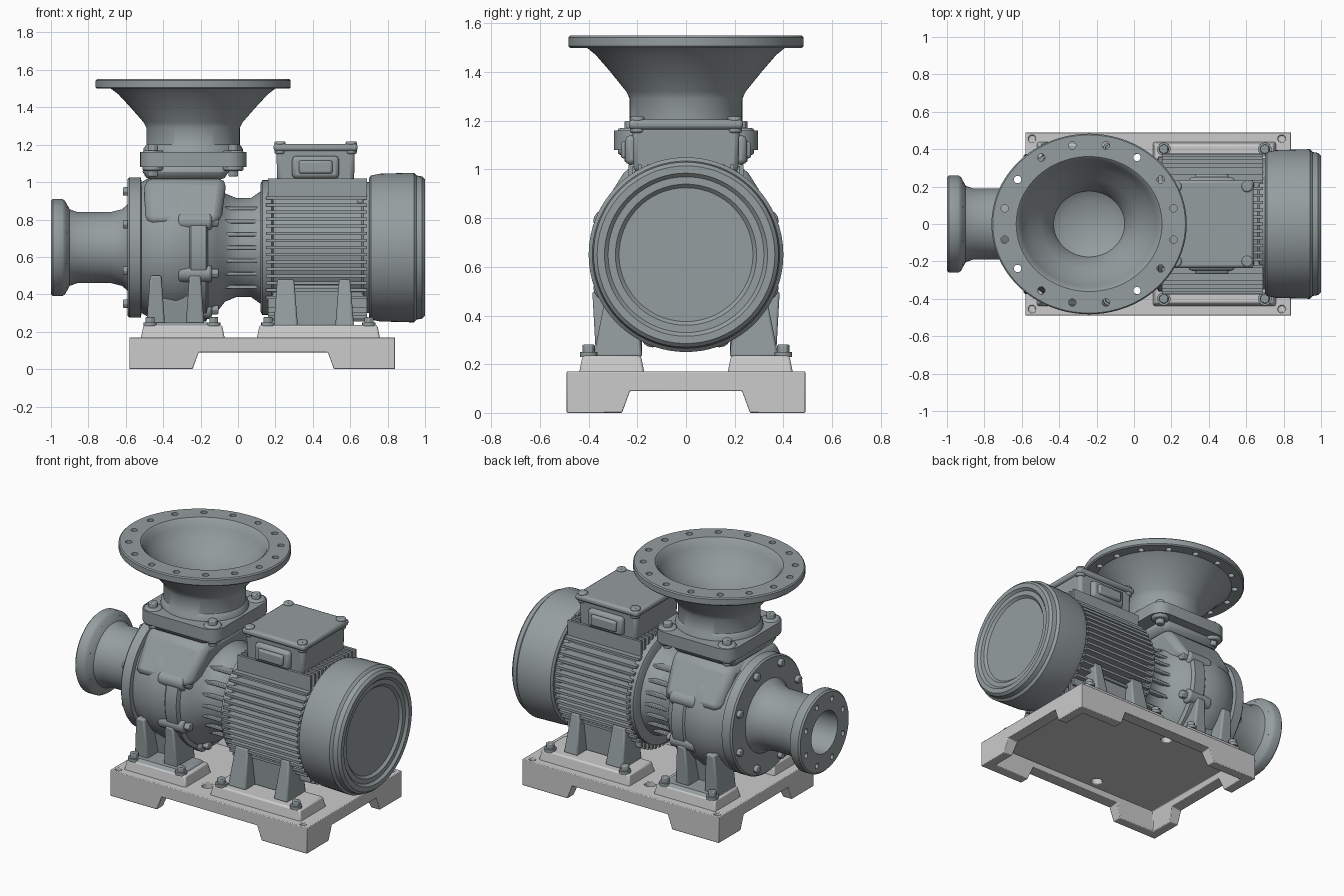
import bpy, bmesh, math
from mathutils import Matrix, Vector

if "Cube" in bpy.data.objects:
    bpy.data.objects.remove(bpy.data.objects["Cube"])

AX = 0.65      # height of the shaft axis
PX = -0.24     # x of the vertical outlet
slate = bpy.data.materials.new("slate_paint")
slate.diffuse_color = (0.30, 0.34, 0.35, 1)
slate.use_nodes = True
slate.node_tree.nodes["Principled BSDF"].inputs["Base Color"].default_value = slate.diffuse_color


def finish(name, bm, bevel=0, mat=None):
    bmesh.ops.recalc_face_normals(bm, faces=bm.faces)
    me = bpy.data.meshes.new(name)
    bm.to_mesh(me)
    bm.free()
    ob = bpy.data.objects.new(name, me)
    bpy.context.collection.objects.link(ob)
    if mat:
        me.materials.append(mat)
    if bevel:
        m = ob.modifiers.new("bevel", 'BEVEL')
        m.width, m.segments, m.limit_method = bevel, 2, 'ANGLE'
        m.angle_limit = math.radians(40)
    return ob


def orient(axis):
    return Vector((0, 0, 1)).rotation_difference(Vector(axis)).to_matrix().to_4x4()


def revolve(name, prof, origin, axis=(0, 0, 1), n=64, squash=1, mat=slate):
    """Spin (height, radius) points around an axis."""
    bm = bmesh.new()
    rings = [[bm.verts.new((r * math.cos(2 * math.pi * i / n), squash * r * math.sin(2 * math.pi * i / n), h))
              for i in range(n)] for h, r in prof]
    for a, b in zip(rings, rings[1:]):
        for i in range(n):
            bm.faces.new((a[i], a[(i + 1) % n], b[(i + 1) % n], b[i]))
    bmesh.ops.remove_doubles(bm, verts=bm.verts, dist=1e-5)
    bm.transform(Matrix.Translation(origin) @ orient(axis))
    return finish(name, bm, 0, mat)


def rods(name, spots, r, h, axis=(0, 0, 1), n=16, bevel=0, mat=slate):
    """Cylinders starting at each spot and running along the axis."""
    bm = bmesh.new()
    for p in spots:
        bmesh.ops.create_cone(bm, cap_ends=True, segments=n, radius1=r, radius2=r, depth=h,
                              matrix=Matrix.Translation(p) @ orient(axis) @ Matrix.Translation((0, 0, h / 2)))
    return finish(name, bm, bevel, mat)


def boxes(name, spans, bevel=0, mat=slate):
    bm = bmesh.new()
    for x0, x1, y0, y1, z0, z1 in spans:
        m = Matrix.Translation(((x0 + x1) / 2, (y0 + y1) / 2, (z0 + z1) / 2)) @ \
            Matrix.Diagonal((x1 - x0, y1 - y0, z1 - z0, 1))
        bmesh.ops.create_cube(bm, size=1, matrix=m)
    return finish(name, bm, bevel, mat)


def frustums(name, pairs, bevel=0, mat=slate):
    """Tapered blocks between a lower and an upper rectangle (x0, x1, y0, y1, z)."""
    bm = bmesh.new()
    for pair in pairs:
        q = [[bm.verts.new(p) for p in ((a, c, z), (b, c, z), (b, d, z), (a, d, z))] for a, b, c, d, z in pair]
        bm.faces.new(q[0])
        bm.faces.new(q[1])
        for i in range(4):
            j = (i + 1) % 4
            bm.faces.new((q[0][i], q[0][j], q[1][j], q[1][i]))
    return finish(name, bm, bevel, mat)


def cut(ob, cutter):
    m = ob.modifiers.new("cut", 'BOOLEAN')
    m.operation, m.solver, m.object = 'DIFFERENCE', 'EXACT', cutter
    bpy.context.view_layer.objects.active = ob
    bpy.ops.object.modifier_apply(modifier=m.name)
    bpy.data.objects.remove(cutter)


def circle(x, rad, n, start=0.0):
    return [(x, rad * math.cos(start + 2 * math.pi * i / n), AX + rad * math.sin(start + 2 * math.pi * i / n))
            for i in range(n)]


# base plate with hollow underside, corner feet and holes
base = boxes("base_plate", [(-0.58, 0.84, -0.49, 0.49, 0, 0.17)], mat=None)
cut(base, frustums("cut_front", [((-0.25, 0.52, -1, 1, -0.02), (-0.21, 0.48, -1, 1, 0.09))]))
cut(base, frustums("cut_side", [((-1, 1, -0.27, 0.27, -0.02), (-1, 1, -0.23, 0.23, 0.09))]))
cut(base, frustums("cut_pocket", [((-0.52, 0.78, -0.43, 0.43, -0.02), (-0.49, 0.75, -0.40, 0.40, 0.125))]))
cut(base, rods("cut_slots", [(0.02, s * 0.34, -0.1) for s in (-1, 1)], 0.035, 0.5))
cut(base, rods("cut_corners", [(x, s * 0.455, 0.12) for s in (-1, 1) for x in (-0.545, 0.79)], 0.02, 0.5))
m = base.modifiers.new("bevel", 'BEVEL')
m.width, m.segments, m.limit_method = 0.012, 2, 'ANGLE'

# mounting pads and their bolts
pads = []
for s in (-1, 1):
    a, b = sorted((s * 0.17, s * 0.44))
    for x0, x1 in ((-0.52, -0.07), (0.10, 0.76)):
        pads.append(((x0, x1, a, b, 0.16), (x0 + 0.015, x1 - 0.015, a + 0.015, b - 0.015, 0.235)))
frustums("mounting_pads", pads, 0.01, None)
spots = [(x, s * 0.40, 0.23) for s in (-1, 1) for x in (-0.47, -0.13, 0.16, 0.70)]
rods("foot_washers", spots, 0.036, 0.02)
rods("foot_bolts", spots, 0.027, 0.05, n=6, bevel=0.005)

# suction pipe with flange and bore
suction = revolve("suction_pipe", [(-0.70, 0), (-0.70, 0.13), (-1.0, 0.135), (-1.0, 0.25), (-0.99, 0.26), (-0.94, 0.26),
                                   (-0.925, 0.25), (-0.90, 0.205), (-0.86, 0.19), (-0.68, 0.19), (-0.62, 0.205),
                                   (-0.58, 0.24), (-0.50, 0.24)], (0, 0, AX), (1, 0, 0))
rods("suction_flange_bolts", circle(-0.935, 0.215, 8, math.pi / 8), 0.02, 0.02, (1, 0, 0), 6)
cut(suction, rods("cut_suction", circle(-1.05, 0.205, 8, math.pi / 8), 0.017, 0.09, (1, 0, 0), 12))

# pump casing, front cover and rear flange
revolve("pump_casing", [(-0.59, 0), (-0.59, 0.365), (-0.58, 0.375), (-0.52, 0.375), (-0.515, 0.35), (-0.49, 0.365),
                        (-0.42, 0.39), (-0.33, 0.40), (-0.26, 0.385), (-0.25, 0.395), (-0.17, 0.395), (-0.16, 0.37),
                        (-0.11, 0.34), (-0.07, 0.29), (-0.01, 0.265), (0.07, 0.265), (0.12, 0.30), (0.15, 0.30)],
        (0, 0, AX), (1, 0, 0))
rods("cover_bolts", circle(-0.615, 0.325, 8, math.pi / 8), 0.026, 0.04, (1, 0, 0), 6, 0.005)
lugs = circle(-0.32, 0.36, 8, math.pi / 8)
rods("casing_lugs", lugs, 0.048, 0.18, (1, 0, 0), 16, 0.014)
rods("casing_lug_bolts", [(-0.145, y, z) for _, y, z in lugs], 0.028, 0.04, (1, 0, 0), 6, 0.005)
frustums("casing_shoulder", [((-0.50, -0.09, -0.385, 0.385, 0.78), (-0.50, -0.06, -0.235, 0.235, 1.02)),
                             ((-0.50, -0.06, -0.235, 0.235, 1.01), (-0.52, -0.04, -0.245, 0.245, 1.10))], 0.05)

# ribs on the lantern between pump and motor
lantern = []
for i in range(-3, 4):
    w = math.sqrt(0.285 ** 2 - (i * 0.07) ** 2)
    lantern.append((-0.09, 0.13, -w, w, AX + i * 0.07 - 0.01, AX + i * 0.07 + 0.01))
boxes("lantern_ribs", lantern, 0.004)

# pump and motor legs
legs = []
for s in (-1, 1):
    def span(a, b):
        return sorted((s * a, s * b))
    for x0, x1 in ((-0.47, -0.41), (-0.26, -0.20)):
        legs.append(((x0 - 0.02, x1 + 0.02, *span(0.18, 0.37), 0.23), (x0, x1, *span(0.20, 0.385), 0.50)))
    legs.append(((-0.45, -0.22, *span(0.19, 0.26), 0.23), (-0.45, -0.22, *span(0.19, 0.30), 0.48)))
    legs.append(((-0.50, -0.10, *span(0.19, 0.43), 0.225), (-0.48, -0.12, *span(0.20, 0.40), 0.25)))
    for x0, x1 in ((0.21, 0.30), (0.54, 0.60)):
        legs.append(((x0 - 0.02, x1 + 0.02, *span(0.18, 0.38), 0.23), (x0, x1, *span(0.20, 0.33), 0.48)))
    legs.append(((0.24, 0.58, *span(0.18, 0.28), 0.23), (0.24, 0.58, *span(0.18, 0.29), 0.45)))
frustums("legs", legs, 0.01)

# outlet flange pair with corner bolts
flange = boxes("outlet_flange", [(PX - 0.285, PX + 0.285, -0.295, 0.295, 1.08, 1.16)])
bm = bmesh.new()
bm.from_mesh(flange.data)
bmesh.ops.bevel(bm, geom=[e for e in bm.edges if abs(e.verts[0].co.z - e.verts[1].co.z) > 0.01],
                offset=0.09, segments=5, profile=0.5, affect='EDGES')
bm.to_mesh(flange.data)
bm.free()
corners = [(PX + a * 0.215, b * 0.225, 1.03) for a in (-1, 1) for b in (-1, 1)]
rods("outlet_bosses", [(x, y, 1.06) for x, y, _ in corners], 0.055, 0.11, bevel=0.01)
rods("outlet_bolts", corners, 0.03, 0.17, n=6, bevel=0.006)

# hopper with wide drilled rim
hopper = revolve("hopper", [(1.14, 0), (1.14, 0.27), (1.18, 0.265), (1.20, 0.25), (1.29, 0.25), (1.32, 0.265),
                            (1.40, 0.335), (1.47, 0.40), (1.50, 0.44), (1.50, 0.515), (1.507, 0.522), (1.543, 0.522),
                            (1.55, 0.515), (1.55, 0.39), (1.54, 0.377), (1.50, 0.36), (1.44, 0.32), (1.37, 0.26),
                            (1.31, 0.21), (1.25, 0.19), (1.22, 0.14), (1.21, 0)], (PX, 0, 0), n=80, squash=0.925)
holes = [2 * math.pi * (i + 0.5) / 16 for i in range(16)]
cut(hopper, rods("cut_rim", [(PX + 0.46 * math.cos(a), 0.428 * math.sin(a), 1.47) for a in holes], 0.02, 0.15, n=12))

# motor body with cooling fins
revolve("motor_body", [(0.12, 0), (0.12, 0.34), (0.13, 0.36), (0.18, 0.36), (0.19, 0.335), (0.66, 0.335),
                       (0.67, 0.35), (0.72, 0.35), (0.72, 0)], (0, 0, AX), (1, 0, 0))
fins = []
for i in range(-7, 8):
    d = i * 0.038
    w = math.sqrt(0.378 ** 2 - d * d)
    fins.append((0.15, 0.69, -w, w, AX + d - 0.008, AX + d + 0.008))
    if abs(i) < 7:
        h = math.sqrt(0.395 ** 2 - d * d)
        fins.append((0.16, 0.69, d - 0.008, d + 0.008, AX - h, AX + 0.37))
boxes("cooling_fins", fins)

# fan cover with recessed end
revolve("fan_cover", [(0.71, 0.30), (0.70, 0.37), (0.71, 0.385), (0.76, 0.395), (0.94, 0.40), (0.955, 0.385),
                      (0.985, 0.38), (1.0, 0.365), (1.0, 0.335), (0.985, 0.32), (0.985, 0.29), (0.97, 0.275),
                      (0.97, 0)], (0, 0, AX), (1, 0, 0), 72)

# terminal box, lid, screws and cable plates
frustums("terminal_box", [((0.17, 0.66, -0.25, 0.25, 0.86), (0.21, 0.62, -0.215, 0.215, 1.0)),
                          ((0.21, 0.62, -0.215, 0.215, 0.99), (0.205, 0.625, -0.22, 0.22, 1.18))], 0.02)
boxes("terminal_lid", [(0.19, 0.64, -0.235, 0.235, 1.165, 1.205)], 0.015)
rods("lid_screws", [(x, s * 0.20, 1.15) for s in (-1, 1) for x in (0.225, 0.605)], 0.03, 0.068, bevel=0.008)
boxes("cable_plates", [(0.29, 0.54, min(s * 0.2, s * 0.25), max(s * 0.2, s * 0.25), 1.02, 1.14) for s in (-1, 1)], 0.02)
boxes("cable_plate_faces", [(0.325, 0.505, min(s * 0.2, s * 0.268), max(s * 0.2, s * 0.268), 1.045, 1.115)
                            for s in (-1, 1)], 0.012)

# smooth shading with crisp edges
bpy.ops.object.select_all(action='SELECT')
bpy.context.view_layer.objects.active = base
bpy.ops.object.shade_smooth_by_angle(angle=math.radians(35))
